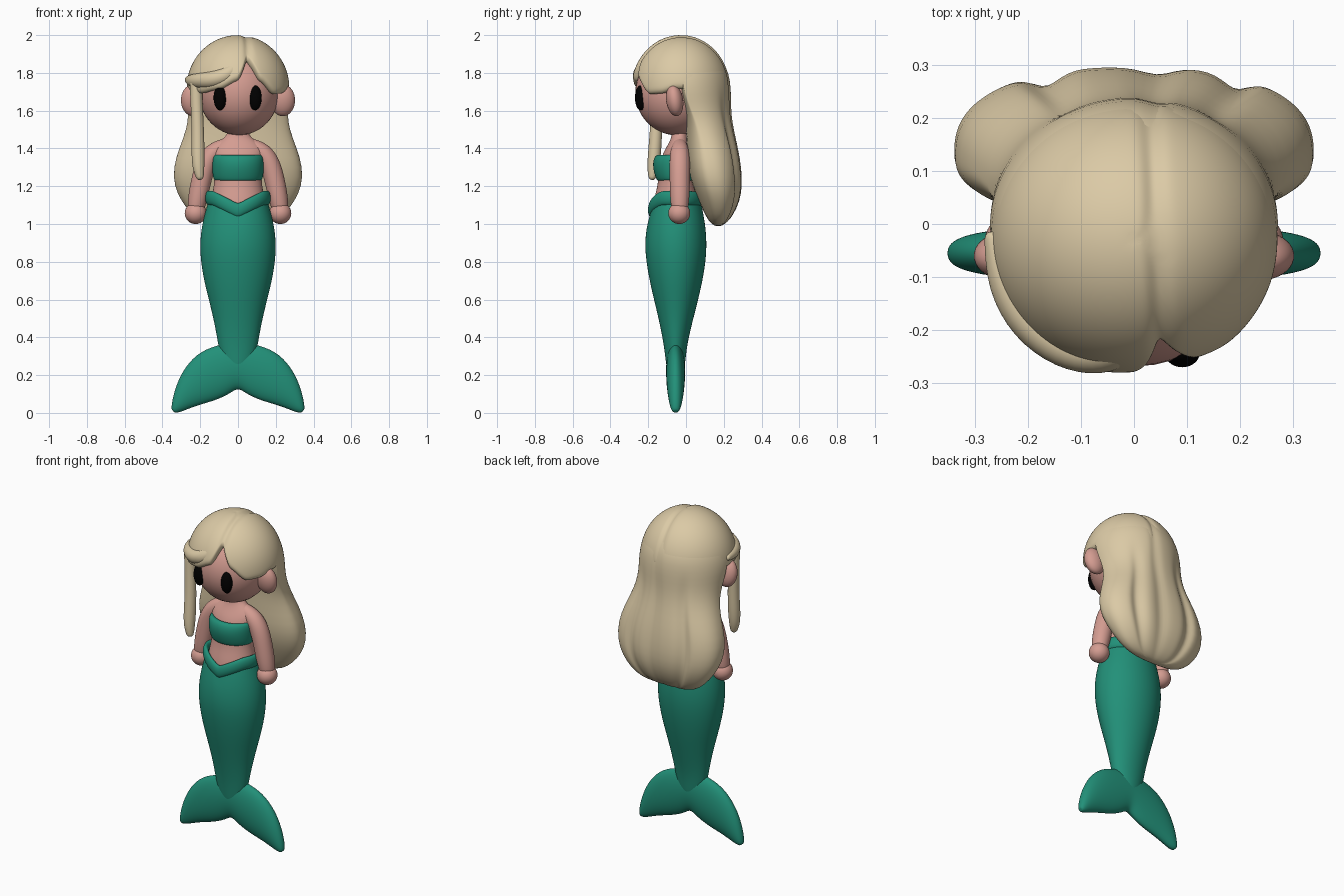
import bpy, bmesh, math
from mathutils import Vector

if "Cube" in bpy.data.objects:
    bpy.data.objects.remove(bpy.data.objects["Cube"])

def material(name, col):
    m = bpy.data.materials.new(name)
    m.diffuse_color = (*col, 1)
    m.use_nodes = True
    m.node_tree.nodes["Principled BSDF"].inputs["Base Color"].default_value = m.diffuse_color
    return m

HAIR = material("blonde hair", (0.71, 0.59, 0.38))
SKIN = material("skin", (0.66, 0.335, 0.285))
GREEN = material("sea green", (0.016, 0.28, 0.19))
BLACK = material("black", (0.0, 0.0, 0.0))

def interp(x, pts):
    """Smoothed piecewise interpolation of (position, value) pairs."""
    for (a, u), (b, v) in zip(pts, pts[1:]):
        if x <= b:
            t = max(0, (x - a) / (b - a))
            return u + (v - u) * (t + t * t * (3 - 2 * t)) / 2
    return pts[-1][1]

def loft(name, rings, mat, caps=(True, True), closed=False, levels=2):
    """Skin a list of equally sized point rings and smooth the result."""
    bm = bmesh.new()
    vr = [[bm.verts.new(p) for p in r] for r in rings]
    n = len(vr[0])
    pairs = list(zip(vr, vr[1:])) + ([(vr[-1], vr[0])] if closed else [])
    for a, b in pairs:
        for i in range(n):
            j = (i + 1) % n
            bm.faces.new((a[i], a[j], b[j], b[i]))
    for ring, cap in ((vr[0], caps[0]), (vr[-1], caps[1])):
        if cap and not closed:
            c = bm.verts.new(sum((v.co for v in ring), Vector()) / n)
            for i in range(n):
                bm.faces.new((ring[i], ring[(i + 1) % n], c))
    bmesh.ops.remove_doubles(bm, verts=bm.verts, dist=1e-5)
    bmesh.ops.recalc_face_normals(bm, faces=bm.faces)
    me = bpy.data.meshes.new(name)
    bm.to_mesh(me)
    bm.free()
    for p in me.polygons:
        p.use_smooth = True
    ob = bpy.data.objects.new(name, me)
    bpy.context.collection.objects.link(ob)
    me.materials.append(mat)
    if levels:
        s = ob.modifiers.new("smooth", 'SUBSURF')
        s.levels = s.render_levels = levels
    return ob

def ball(name, loc, scale, mat, tilt=0):
    bpy.ops.mesh.primitive_uv_sphere_add(segments=40, ring_count=24, location=loc)
    ob = bpy.context.object
    ob.name, ob.scale, ob.rotation_euler = name, scale, (tilt, 0, 0)
    bpy.ops.object.shade_smooth()
    ob.data.materials.append(mat)
    return ob

def circle(n=24):
    return [(math.cos(2 * math.pi * i / n), math.sin(2 * math.pi * i / n)) for i in range(n)]

def stack(name, rows, mat, **kw):
    """Horizontal ellipses: rows of (z, half width, y front, y back)."""
    return loft(name, [[(w * c, (a + b) / 2 + (b - a) / 2 * s, z) for c, s in circle()]
                       for z, w, a, b in rows], mat, **kw)

def tube(name, pts, mat):
    """Round tube through (x, y, z, radius) points with rounded ends."""
    P = [Vector(p[:3]) for p in pts]
    rings = []
    for i, p in enumerate(P):
        d = (P[min(i + 1, len(P) - 1)] - P[max(i - 1, 0)]).normalized()
        u = d.cross(Vector((0.3, 1, 0.2))).normalized()
        v = d.cross(u)
        r = pts[i][3]
        ring = lambda k, off: [p + d * off + (u * c + v * s) * r * k for c, s in circle(14)]
        if i == 0:
            rings += [ring(0.5, -r * 0.9), ring(0.85, -r * 0.5)]
        rings.append(ring(1, 0))
        if i == len(P) - 1:
            rings += [ring(0.85, r * 0.5), ring(0.5, r * 0.9)]
    return loft(name, rings, mat)

# Head, ears and eyes
ball("head", (0.005, -0.05, 1.695), (0.212, 0.218, 0.225), SKIN)
for side, sx in (("left", -1), ("right", 1)):
    ball(side + "_ear", (sx * 0.237, -0.06, 1.655), (0.065, 0.045, 0.085), SKIN, 0.15)
    ball(side + "_eye", (sx * 0.093 - 0.002, -0.24, 1.668), (0.034, 0.03, 0.066), BLACK)

# Hair cap: dome with a parting crease and a shaped fringe hem
hem = [(-180, 1.74), (-90, 1.73), (-50, 1.71), (-22, 1.735), (0, 1.785), (14, 1.905),
       (19, 1.86), (27, 1.785), (48, 1.705), (66, 1.71), (84, 1.735), (180, 1.74)]
CZ, R = 1.72, 0.28
columns = 128

def crease(x, y):
    return 1 - 0.04 * math.exp(-((x - 0.043 + 0.05 * y) / 0.018) ** 2)

cap = []
profile = [(i / 20, 0, 1) for i in range(1, 21)] + [
    (1, 0.06, 0.965), (1, 0.085, 0.91), (1, 0.06, 0.84), (1, -0.1, 0.78)]
for t, extra, k in profile:
    ring = []
    for i in range(columns):
        deg = -180 + 360 * i / columns
        a = math.radians(deg)
        phi = math.acos((interp(deg, hem) - CZ) / R) * t + extra
        h = math.sin(phi)
        x, y = 0.272 * h * math.sin(a), -0.26 * h * math.cos(a)
        k2 = k * crease(x, y)
        ring.append((x * k2, -0.028 + y * k2, CZ + R * math.cos(phi) * k2))
    cap.append(ring)
loft("hair_cap", cap, HAIR, caps=(True, False), levels=1)

# Long back hair flowing out of the dome: (z, half width, y front, y widest, y back)
rows = [(1.92, 0.175, -0.05, -0.028, 0.14), (1.86, 0.233, -0.05, -0.028, 0.196),
        (1.80, 0.264, -0.045, -0.026, 0.227), (1.72, 0.275, -0.035, -0.01, 0.238),
        (1.65, 0.268, -0.02, 0.01, 0.239), (1.58, 0.262, -0.005, 0.04, 0.241),
        (1.50, 0.272, 0.0, 0.075, 0.253), (1.40, 0.312, 0.005, 0.11, 0.277),
        (1.30, 0.343, 0.01, 0.125, 0.294), (1.20, 0.338, 0.035, 0.145, 0.299),
        (1.12, 0.30, 0.07, 0.165, 0.285), (1.05, 0.245, 0.10, 0.175, 0.252),
        (1.01, 0.19, 0.125, 0.175, 0.22), (0.99, 0.12, 0.15, 0.17, 0.19)]
back = []
for z, w, f, mid, b in rows:
    depth = max(0, min(1, (1.7 - z) / 0.35))
    power = 1 - 0.17 * depth
    ring = []
    for c, s in circle(72):
        x = w * math.copysign(abs(c) ** power, c)
        y = (b - mid if s > 0 else mid - f) * math.copysign(abs(s) ** power, s)
        if s > 0:
            y *= 1 - (1 - crease(x, 0)) * (1 - depth)
            for xc, amp in ((-0.5, 0.2), (0.13, 0.12), (0.58, 0.2)):
                y *= 1 - amp * depth * math.exp(-((x / w - xc) / 0.09) ** 2)
        ring.append((x, mid + y, z))
    back.append(ring)
loft("back_hair", back, HAIR, levels=1)

# Swept fringe lock and hanging side strand
tube("fringe_lock", [(0.035, -0.19, 1.885, 0.015), (-0.01, -0.228, 1.83, 0.035),
                     (-0.06, -0.244, 1.785, 0.046), (-0.13, -0.232, 1.763, 0.046),
                     (-0.20, -0.186, 1.758, 0.042), (-0.245, -0.11, 1.758, 0.036),
                     (-0.265, -0.03, 1.765, 0.018)], HAIR)
tube("side_strand", [(-0.222, -0.15, 1.76, 0.035), (-0.22, -0.152, 1.65, 0.033),
                     (-0.212, -0.158, 1.50, 0.033), (-0.212, -0.166, 1.38, 0.036),
                     (-0.21, -0.174, 1.30, 0.033), (-0.203, -0.178, 1.255, 0.023)], HAIR)

# Torso with neck and sloping shoulders
stack("torso", [(1.03, 0.15, -0.18, 0.07), (1.12, 0.147, -0.175, 0.065), (1.20, 0.127, -0.15, 0.045),
                (1.28, 0.125, -0.145, 0.04), (1.36, 0.135, -0.13, 0.03), (1.405, 0.135, -0.105, 0.02),
                (1.44, 0.098, -0.085, 0.012), (1.47, 0.055, -0.075, 0.007),
                (1.53, 0.048, -0.075, 0.005)], SKIN)

# Arms and hands
for side, sx in (("left", -1), ("right", 1)):
    tube(side + "_arm", [(sx * x, -0.033, z, r) for x, z, r in (
        (0.075, 1.412, 0.042), (0.132, 1.382, 0.053), (0.172, 1.32, 0.056),
        (0.197, 1.22, 0.055), (0.213, 1.14, 0.053), (0.222, 1.09, 0.047))], SKIN)
    ball(side + "_hand", (sx * 0.224, -0.036, 1.057), (0.058, 0.058, 0.057), SKIN)

# Strapless top
stack("bandeau_top", [(1.24, 0.105, -0.13, 0.03), (1.225, 0.12, -0.15, 0.045),
                      (1.24, 0.134, -0.16, 0.058), (1.30, 0.138, -0.178, 0.06),
                      (1.35, 0.138, -0.173, 0.055), (1.373, 0.125, -0.15, 0.045),
                      (1.35, 0.105, -0.12, 0.02)], GREEN, caps=(False, False))

def dip(x, y):
    """Downward point at the front of the waist."""
    return 0.06 * max(0, 1 - abs(x) / 0.13) if y < -0.05 else 0

# Tail body, with the rim lowered to a point in front
tail = []
for z, w, f, b in [(1.13, 0.155, -0.185, 0.075), (1.07, 0.172, -0.198, 0.09), (0.98, 0.195, -0.212, 0.105),
                   (0.88, 0.203, -0.219, 0.111), (0.78, 0.195, -0.208, 0.102), (0.68, 0.176, -0.189, 0.084),
                   (0.58, 0.15, -0.165, 0.06), (0.48, 0.126, -0.141, 0.034), (0.38, 0.108, -0.121, 0.01),
                   (0.30, 0.094, -0.110, -0.001), (0.23, 0.07, -0.102, -0.008), (0.17, 0.03, -0.08, -0.03)]:
    ring = []
    for c, s in circle(32):
        x, y = w * c, (f + b) / 2 + (b - f) / 2 * s
        ring.append((x, y, z - dip(x, y) * max(0, min(1, (z - 0.95) / 0.15))))
    tail.append(ring)
loft("tail", tail, GREEN, caps=(False, True))

# Rolled waistband following the pointed rim
band = []
for c, s in circle(48):
    x, y = 0.157 * c, -0.055 + 0.13 * s
    z = 1.13 - dip(x, y) + 0.008 * abs(c)
    band.append([(x + 0.018 * u * c, y + 0.018 * u * s, z + 0.04 * v) for u, v in circle(10)])
loft("waistband", band, GREEN, closed=True, levels=1)

# Tail fin: upper edge, lower edge and half thickness along each lobe
fin = loft("tail_fin", [
    [((a + c) / 2 + (a - c) / 2 * u, -0.055 + th * v, (b + d) / 2 + (b - d) / 2 * u) for u, v in circle(20)]
    for a, b, c, d, th in [
        (0, 0.38, 0, 0.135, 0.05), (0.09, 0.366, 0.045, 0.098, 0.051), (0.2, 0.33, 0.12, 0.064, 0.051),
        (0.28, 0.248, 0.2, 0.043, 0.047), (0.328, 0.15, 0.265, 0.02, 0.039),
        (0.35, 0.06, 0.31, 0.002, 0.028), (0.353, 0.02, 0.335, 0.0, 0.016)]], GREEN, caps=(False, True))
mirror = fin.modifiers.new("mirror", 'MIRROR')
mirror.merge_threshold = 0.001
fin.modifiers.move(1, 0)
